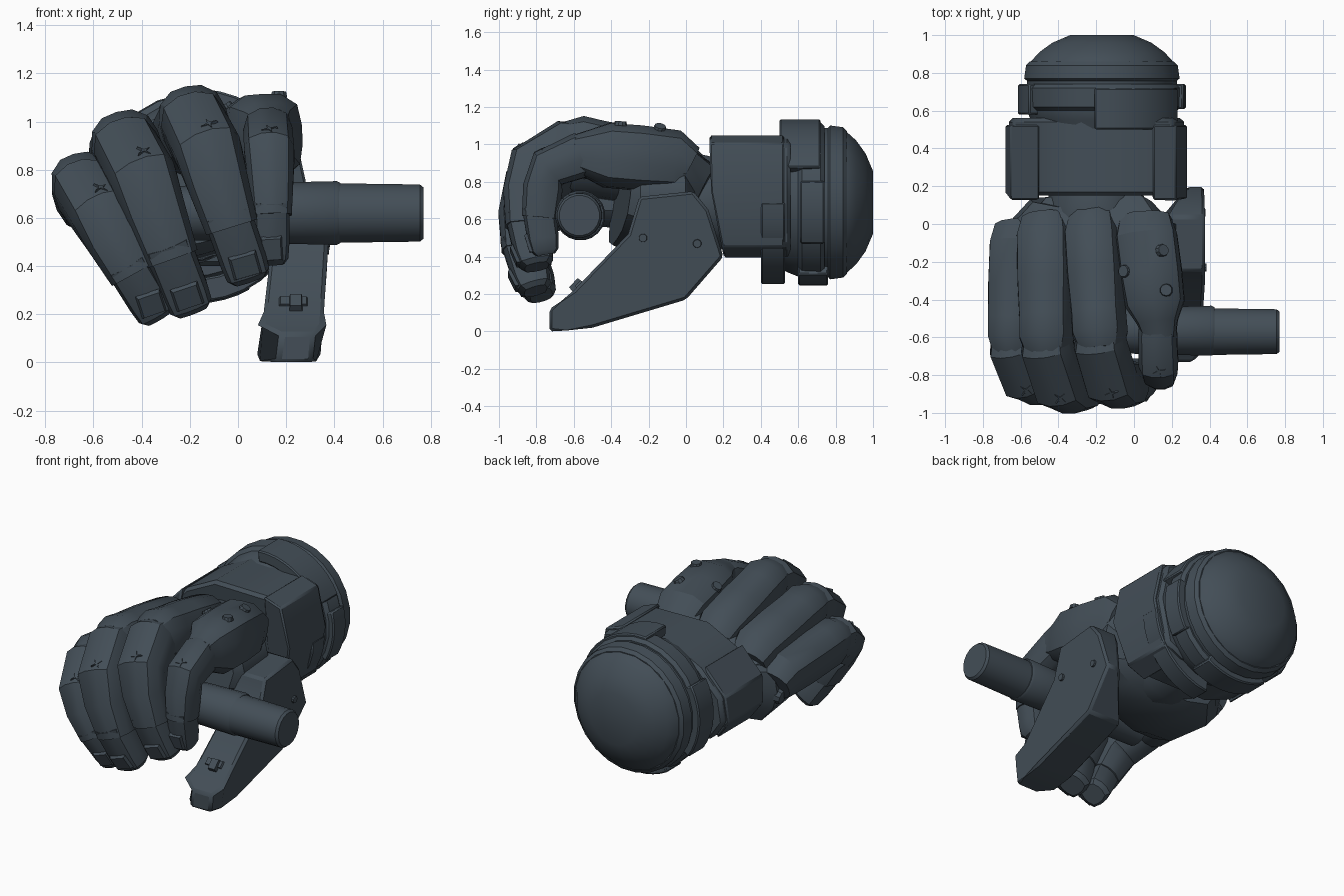
import bpy, bmesh
from math import sin, cos, pi, radians
from mathutils import Vector
from mathutils.bvhtree import BVHTree

cube = bpy.data.objects.get("Cube")
if cube:
    bpy.data.objects.remove(cube, do_unlink=True)

COLOUR = (0.056, 0.076, 0.095, 1)
slate = bpy.data.materials.new("dark_slate")
slate.use_nodes = True
slate.diffuse_color = COLOUR
bsdf = slate.node_tree.nodes["Principled BSDF"]
bsdf.inputs["Base Color"].default_value = COLOUR
bsdf.inputs["Roughness"].default_value = 0.6


def finish(name, bm, angle=32, bevel=0):
    """Turn a bmesh into a shaded object."""
    bmesh.ops.recalc_face_normals(bm, faces=bm.faces)
    mesh = bpy.data.meshes.new(name)
    bm.to_mesh(mesh)
    bm.free()
    mesh.materials.append(slate)
    obj = bpy.data.objects.new(name, mesh)
    bpy.context.collection.objects.link(obj)
    if bevel:
        mod = obj.modifiers.new("Bevel", "BEVEL")
        mod.width, mod.segments = bevel, 1
    bpy.ops.object.select_all(action="DESELECT")
    obj.select_set(True)
    bpy.context.view_layer.objects.active = obj
    bpy.ops.object.shade_smooth_by_angle(angle=radians(angle))
    return obj


def loft(name, sections, side, n=12, power=2.0, angle=32):
    """Skin rounded sections (centre, half width, half height) along a path."""
    bm = bmesh.new()
    pts = [Vector(s[0]) for s in sections]
    rings = []
    for i, (c, w, h) in enumerate(sections):
        t = (pts[min(i + 1, len(pts) - 1)] - pts[max(i - 1, 0)]).normalized()
        s = Vector(side)
        s = (s - t * s.dot(t)).normalized()
        u = t.cross(s)
        ring = []
        for k in range(n):
            a = 2 * pi * (k + 0.5) / n
            r = (abs(cos(a)) ** power + abs(sin(a)) ** power) ** (-1 / power)
            ring.append(bm.verts.new(pts[i] + s * (w * r * cos(a)) + u * (h * r * sin(a))))
        rings.append(ring)
    for a, b in zip(rings, rings[1:]):
        for k in range(n):
            bm.faces.new((a[k], a[(k + 1) % n], b[(k + 1) % n], b[k]))
    bm.faces.new(rings[0])
    bm.faces.new(rings[-1])
    return finish(name, bm, angle)


def turned(name, x, z, profile, n=24, angle=25):
    """Solid of revolution along y from (y, radius) pairs."""
    return loft(name, [((x, y, z), r, r) for y, r in profile], (1, 0, 0), n, angle=angle)


def prism(name, points, depth, shape, bevel):
    """Extrude a flat outline by a vector, then reshape its vertices."""
    bm = bmesh.new()
    first = [bm.verts.new(p) for p in points]
    geom = bmesh.ops.extrude_face_region(bm, geom=[bm.faces.new(first)])["geom"]
    last = [g for g in geom if isinstance(g, bmesh.types.BMVert)]
    bmesh.ops.translate(bm, verts=last, vec=depth)
    for v in bm.verts:
        shape(v.co, v not in last)
    return finish(name, bm, bevel=bevel)


CX, CZ = -0.17, 0.69


def arc_plate(name, y0, y1, r0, r1, a0, a1, steps=8):
    """Curved armour plate around the forearm axis."""
    bm = bmesh.new()
    rows = []
    for k in range(steps + 1):
        a = radians(a0 + (a1 - a0) * k / steps)
        rows.append([bm.verts.new((CX + r * cos(a), y, CZ + r * sin(a)))
                     for r, y in ((r0, y0), (r1, y0), (r1, y1), (r0, y1))])
    for a, b in zip(rows, rows[1:]):
        for j in range(4):
            bm.faces.new((a[j], a[(j + 1) % 4], b[(j + 1) % 4], b[j]))
    bm.faces.new(rows[0])
    bm.faces.new(rows[-1])
    return finish(name, bm, bevel=0.008)


def stud(name, target, origin, aim, w, h, depth, n=10, roll=0, star=1):
    """Raised detail seated on a target surface, found by casting a ray."""
    mesh = target.data
    tree = BVHTree.FromPolygons([v.co for v in mesh.vertices],
                                [p.vertices for p in mesh.polygons])
    hit, normal, _, _ = tree.ray_cast(Vector(origin), Vector(aim).normalized())
    if hit is None:
        return
    q = normal.to_track_quat("Z", "Y")
    bm = bmesh.new()
    loops = []
    for z, scale in ((-0.01, 1), (depth, 0.85)):
        loop = []
        for k in range(n):
            a = 2 * pi * (k + 0.5) / n
            r = scale * (star if k % 2 else 1)
            x, y = w * r * cos(a), h * r * sin(a)
            p = Vector((x * cos(roll) - y * sin(roll), x * sin(roll) + y * cos(roll), z))
            loop.append(bm.verts.new(hit + q @ p))
        loops.append(loop)
    for k in range(n):
        j = (k + 1) % n
        bm.faces.new((loops[0][k], loops[0][j], loops[1][j], loops[1][k]))
    bm.faces.new(loops[0])
    bm.faces.new(loops[1])
    finish(name, bm)


# Fingers: base, knuckle, bend, joint, tip centres, half width, half height, slope, base half width
FINGERS = {
    "little": ((-0.62, -0.07, 0.69), (-0.64, -0.6, 0.72), (-0.57, -0.82, 0.61),
               (-0.47, -0.85, 0.42), (-0.36, -0.79, 0.24), 0.125, 0.145, 0.3, 0.14),
    "ring": ((-0.47, -0.03, 0.81), (-0.46, -0.6, 0.89), (-0.39, -0.86, 0.76),
             (-0.3, -0.89, 0.5), (-0.21, -0.82, 0.27), 0.14, 0.15, 0.3, 0.15),
    "middle": ((-0.22, -0.02, 0.88), (-0.18, -0.58, 0.99), (-0.12, -0.83, 0.87),
               (-0.05, -0.86, 0.63), (0.03, -0.81, 0.4), 0.14, 0.155, 0.25, 0.15),
    "index": ((0.06, -0.04, 0.91), (0.125, -0.52, 0.95), (0.13, -0.74, 0.87),
              (0.14, -0.79, 0.67), (0.14, -0.76, 0.47), 0.105, 0.125, 0.05, 0.165),
}
for name, (base, knuckle, bend, joint, tip, w, h, slope, wide) in FINGERS.items():
    b, k, m, j, t = (Vector(p) for p in (base, knuckle, bend, joint, tip))
    side = (1, 0, slope)
    boxy = name == "index"
    tall = 0.17 if boxy else h
    d = (k - b).normalized()
    back = loft(name + "_finger_back", [
        (b + Vector((0, 0.05, -0.04)), wide * 0.85, tall * 0.75), (b + d * 0.03, wide, tall * 0.98),
        (b.lerp(k, 0.45), wide, tall * 1.03), (b.lerp(k, 0.8), wide * 0.95, tall * 1.02),
        (k, w * 1.03, h * 1.05), (k + d * 0.09, w * 0.8, h * 0.75)], side, 14, 3.5 if boxy else 2.6)
    front = loft(name + "_finger_front", [
        (k + Vector((0, 0.06, 0)), w * 0.8, h * 0.8), (k + Vector((0, -0.05, -0.01)), w * 0.98, h * 0.98),
        (m, w * 1.0, h * 0.9), (m.lerp(j, 0.5), w * 0.92, h * 0.86),
        (j.lerp(t, 0.3), w * 0.8, h * 0.78)], side, 12, 2.8)
    end = (t - j).normalized()
    cap = loft(name + "_fingertip", [
        (j, w * 0.72, h * 0.7), (t - end * 0.03, w * 0.7, h * 0.68),
        (t + end * 0.035, w * 0.66, h * 0.6), (t + end * 0.06, w * 0.5, h * 0.42)], side, 12, 3.5)
    stud(name + "_nail", cap, t + Vector((0, -0.5, 0.0)), (0, 1, 0), w * 0.6, 0.075, 0.008, 4, slope * 1.2)
    stud(name + "_knuckle_mark", front, m + Vector((0, -0.4, 0.41)), (0, 0.75, -0.65),
         0.04, 0.04, 0.004, 8, slope, 0.25)
    if boxy:
        for i, (x, y) in enumerate(((0.15, -0.14), (-0.05, -0.25), (0.17, -0.35))):
            stud(f"index_bolt_{i + 1}", back, (x, y, 2), (0, 0, -1), 0.036, 0.036, 0.014)

# Palm narrowing into the wrist
ROLL = (1, 0, 0.25)
palm = loft("palm", [((-0.2, -0.35, 0.68), 0.38, 0.19), ((-0.21, -0.27, 0.67), 0.43, 0.23),
                     ((-0.22, 0.0, 0.67), 0.45, 0.25), ((-0.21, 0.09, 0.68), 0.34, 0.23)], ROLL, 14, 3)
loft("hand_back", [((-0.2, -0.14, 0.79), 0.42, 0.16), ((-0.2, 0.0, 0.78), 0.41, 0.16),
                   ((-0.19, 0.1, 0.73), 0.3, 0.14)], ROLL, 14, 3)
stud("hand_side_knob", palm, (-2, -0.04, 0.58), (1, 0, 0), 0.055, 0.055, 0.025)
turned("wrist", -0.2, 0.68, [(0, 0.26), (0.09, 0.27), (0.22, 0.24)], 16)

# Grip bar with a thicker collar
BAR = (0, 1, 0)
loft("grip_bar", [((x, -0.57, 0.62), r, r) for x, r in
                  ((-0.5, 0.11), (0.4, 0.125), (0.755, 0.12), (0.77, 0.108))], BAR, 20)
loft("grip_collar", [((x, -0.565, 0.62), r, r) for x, r in
                     ((-0.05, 0.12), (0.15, 0.128), (0.41, 0.134), (0.425, 0.126))], BAR, 20)


# Thumb: flat-sided blade leaning in, pointed at the tip and thinner at the rear
def lean(co, inner):
    if inner:
        co.x += max(0, co.y) * 0.75
    co.x -= (0.065 if inner else 0.035) * max(0, 1 - co.z / 0.45)
    if co.y < -0.7:
        co.x += 0.09 if inner else -0.035


THUMB = [(-0.73, 0.0), (-0.64, 0.005), (-0.5, 0.02), (0, 0.17), (0.2, 0.4), (0.12, 0.65),
         (0.04, 0.75), (-0.25, 0.72), (-0.31, 0.52), (-0.6, 0.22), (-0.67, 0.16), (-0.73, 0.12)]
thumb = prism("thumb", [(0.14, y, z) for y, z in THUMB], (0.235, 0, 0), lean, 0.015)
for i, (y, z) in enumerate(((-0.23, 0.5), (0.06, 0.47))):
    stud(f"thumb_bolt_{i + 1}", thumb, (1, y, z), (-1, 0, 0), 0.025, 0.025, 0.012)
stud("thumb_clip_plate", thumb, (0.23, -2, 0.25), (0, 1, 0), 0.09, 0.035, 0.012, 4)
stud("thumb_clip", thumb, (0.24, -2, 0.24), (0, 1, 0), 0.04, 0.055, 0.03, 4)

# Faceted forearm cuff with raised side panels and a lower guard
CUFF = [(0.09, 1.04), (0.21, 1.0), (0.265, 0.75), (0.2, 0.46), (0.08, 0.4), (-0.35, 0.4),
        (-0.58, 0.5), (-0.665, 0.62), (-0.64, 0.78), (-0.49, 0.94), (-0.28, 1.045)]


def rake(co, front):
    if front:
        co.y += max(0, 0.78 - co.z) * 0.2


prism("cuff", [(x, 0.15, z) for x, z in CUFF], (0, 0.41, 0), rake, 0.02)
for label, part in (("left", CUFF[:5]), ("right", CUFF[6:10])):
    prism(label + "_cuff_panel", [(-0.2 + (x + 0.2) * 1.035, 0.125, 0.72 + (z - 0.72) * 1.03)
                                  for x, z in part], (0, 0.4, 0), rake, 0.01)
arc_plate("lower_guard", 0.4, 0.53, 0.34, 0.44, -85, 0)

# Banded ring and domed cap at the rear
turned("ring_core", CX, CZ, [(0.45, 0.33), (0.55, 0.38), (0.6, 0.4), (0.78, 0.4)])
turned("ring_band", CX, CZ, [(0.6, 0.4), (0.62, 0.425), (0.72, 0.43), (0.74, 0.41)])
turned("ring_rim", CX, CZ, [(0.75, 0.39), (0.77, 0.415), (0.84, 0.405), (0.86, 0.385)])
turned("rear_dome", CX, CZ, [(0.8, 0.4), (0.85, 0.39), (0.91, 0.335), (0.96, 0.265), (1.0, 0.17)], 20, 35)
for name, y0, y1, a0, a1 in (("upper", 0.5, 0.72, 25, 95), ("outer", 0.58, 0.74, 150, 215),
                             ("inner", 0.61, 0.74, -30, 15), ("lower", 0.6, 0.76, 240, 300)):
    arc_plate(name + "_ring_plate", y0, y1, 0.37, 0.445, a0, a1)
